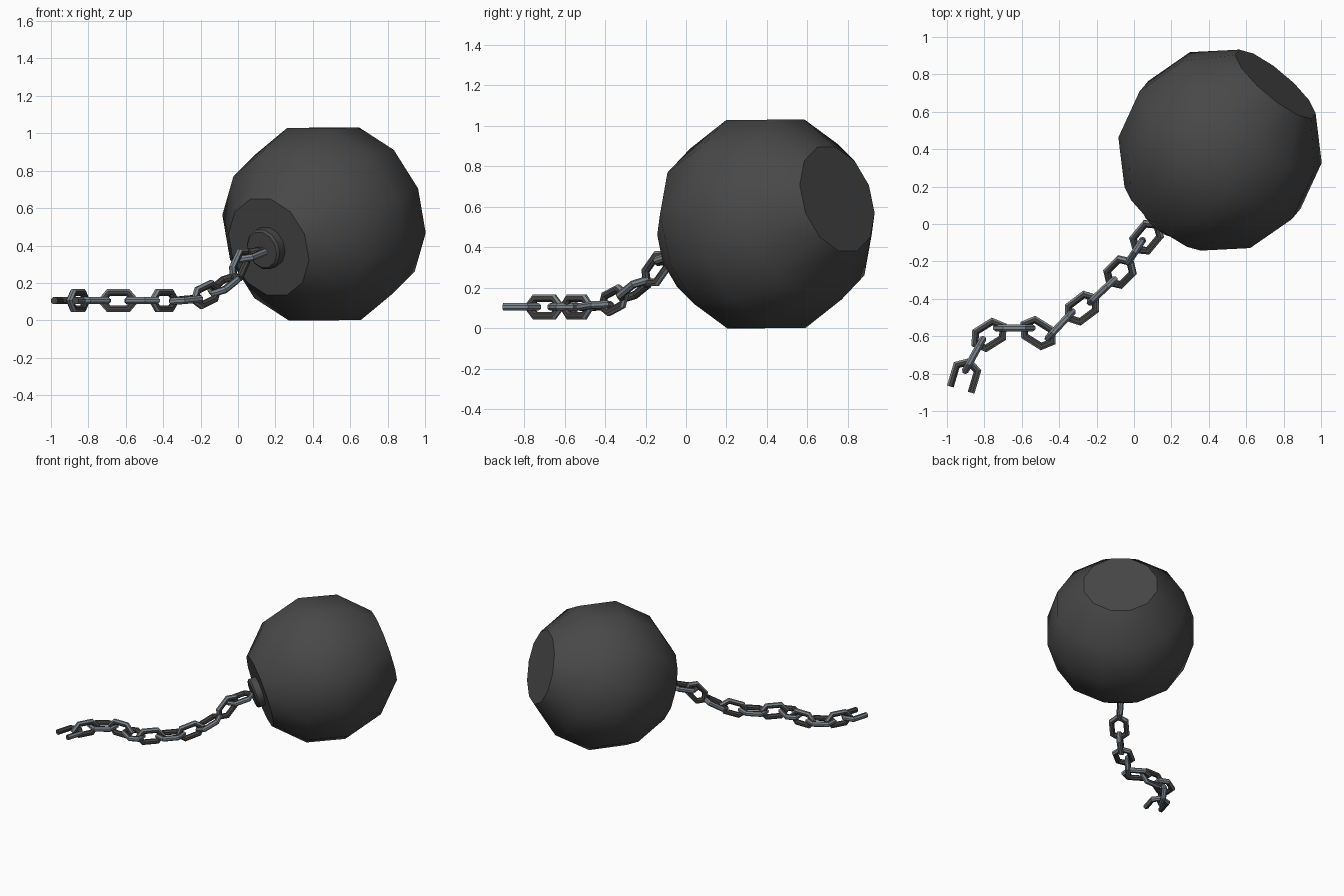
import bpy, bmesh, math
from mathutils import Vector, Matrix

if "Cube" in bpy.data.objects:
    bpy.data.objects.remove(bpy.data.objects["Cube"])


def material(name, rgb):
    m = bpy.data.materials.new(name)
    m.diffuse_color = (*rgb, 1)
    m.use_nodes = True
    m.node_tree.nodes["Principled BSDF"].inputs["Base Color"].default_value = m.diffuse_color
    return m


IRON = material("dark_iron", (0.065, 0.065, 0.065))
STEEL = material("steel_rim", (0.20, 0.235, 0.27))
DARK = material("dark_steel", (0.065, 0.062, 0.058))


def heading(az, el):
    a, e = math.radians(az), math.radians(el)
    return Vector((math.cos(a) * math.cos(e), math.sin(a) * math.cos(e), math.sin(e)))


def frame(x, y, z, origin):
    m = Matrix((x, y, z)).transposed().to_4x4()
    m.translation = origin
    return m


def finish(bm, name, mats, matrix, angle):
    bmesh.ops.transform(bm, matrix=matrix, verts=bm.verts)
    bmesh.ops.recalc_face_normals(bm, faces=bm.faces)
    mesh = bpy.data.meshes.new(name)
    bm.to_mesh(mesh)
    bm.free()
    for m in mats:
        mesh.materials.append(m)
    ob = bpy.data.objects.new(name, mesh)
    bpy.context.collection.objects.link(ob)
    bpy.ops.object.select_all(action='DESELECT')
    ob.select_set(True)
    bpy.context.view_layer.objects.active = ob
    bpy.ops.object.shade_smooth_by_angle(angle=math.radians(angle))
    return ob


def lathe(name, profile, matrix, mat, angle, sides=12):
    """Turn (radius, height) points about local z, with flat end caps."""
    bm = bmesh.new()
    rings = []
    for r, h in profile:
        rings.append([bm.verts.new((r * math.cos(math.tau * (i + .5) / sides),
                                    r * math.sin(math.tau * (i + .5) / sides), h))
                      for i in range(sides)])
    for a, b in zip(rings, rings[1:]):
        for i in range(sides):
            j = (i + 1) % sides
            bm.faces.new((a[i], a[j], b[j], b[i]))
    bm.faces.new(rings[0])
    bm.faces.new(rings[-1])
    return finish(bm, name, [mat], matrix, angle)


def link(name, path, closed, matrix, radius=0.02, sides=8):
    """Sweep a wire along a flat path; its outward faces are steel coloured."""
    bm = bmesh.new()
    pts = [Vector(p) for p in path]
    n = len(pts)
    rings = []
    for i, p in enumerate(pts):
        t1 = (p - pts[i - 1]).normalized() if closed or i > 0 else None
        t2 = (pts[(i + 1) % n] - p).normalized() if closed or i < n - 1 else None
        t1, t2 = t1 or t2, t2 or t1
        t = (t1 + t2).normalized()
        out = Vector((t.y, -t.x)) / max(t.dot(t1), 0.4)
        ring = []
        for k in range(sides):
            a = math.tau * (k - .5) / sides
            q = p + out * radius * math.cos(a)
            ring.append(bm.verts.new((q.x, q.y, radius * math.sin(a))))
        rings.append(ring)
    for i in range(n if closed else n - 1):
        a, b = rings[i], rings[(i + 1) % n]
        for k in range(sides):
            j = (k + 1) % sides
            f = bm.faces.new((a[k], a[j], b[j], b[k]))
            f.material_index = 0 if k in (0, 1, sides - 1) else 1
    if not closed:
        for r in (rings[0], rings[-1]):
            bm.faces.new(r).material_index = 1
    return finish(bm, name, [STEEL, DARK], matrix, 30)


# Ball: twelve-sided sphere with flat caps, tilted along its axis
axis = heading(50, 15)
up = heading(50, 105)
centre = Vector((0.46, 0.395, 0.515))
ball_frame = frame(up.cross(axis), up, axis, centre)
R = 0.55
lathe("ball", [(R * math.sin(math.radians(a)), R * math.cos(math.radians(a)))
               for a in (150, 120, 90, 60, 30)], ball_frame, IRON, 38)

# Collar on the chain side of the ball
lathe("collar", [(0.112, -0.46), (0.112, -0.523), (0.1, -0.535)],
      ball_frame, IRON, 35)

# Chain links: centre, heading, tilt; they alternate flat and upright
chain = [
    ((-0.855, -0.700, 0.105), 61, 0),
    ((-0.775, -0.593, 0.105), 32, 0),
    ((-0.640, -0.556, 0.105), 0, 0),
    ((-0.513, -0.583, 0.105), -32, 0),
    ((-0.395, -0.540, 0.105), 47, 0),
    ((-0.278, -0.450, 0.110), 37, 5),
    ((-0.170, -0.358, 0.138), 43, 20),
    ((-0.075, -0.257, 0.190), 45, 30),
    ((0.008, -0.145, 0.295), 57, 50),
    ((0.067, -0.071, 0.350), 50, 15),
]


def link_frame(c, az, el, upright):
    x = heading(az, el)
    side = heading(az + 90, 0)
    y = x.cross(side) if upright else side
    return frame(x, y, x.cross(y), Vector(c))


for i, (c, az, el) in enumerate(chain):
    upright = i % 2 == 0
    w = 0.043 if upright else 0.052
    hexagon = [(0.089, 0), (0.052, w), (-0.052, w), (-0.089, 0), (-0.052, -w), (0.052, -w)]
    link("chain_link_%d" % (i + 1), hexagon, True, link_frame(c, az, el, upright))

# Broken half link at the loose end
link("broken_link", [(-0.065, -0.058), (0.055, -0.058), (0.09, 0), (0.055, 0.058), (-0.065, 0.058)],
     False, link_frame((-0.908, -0.823, 0.105), 73.5, 0, False))
